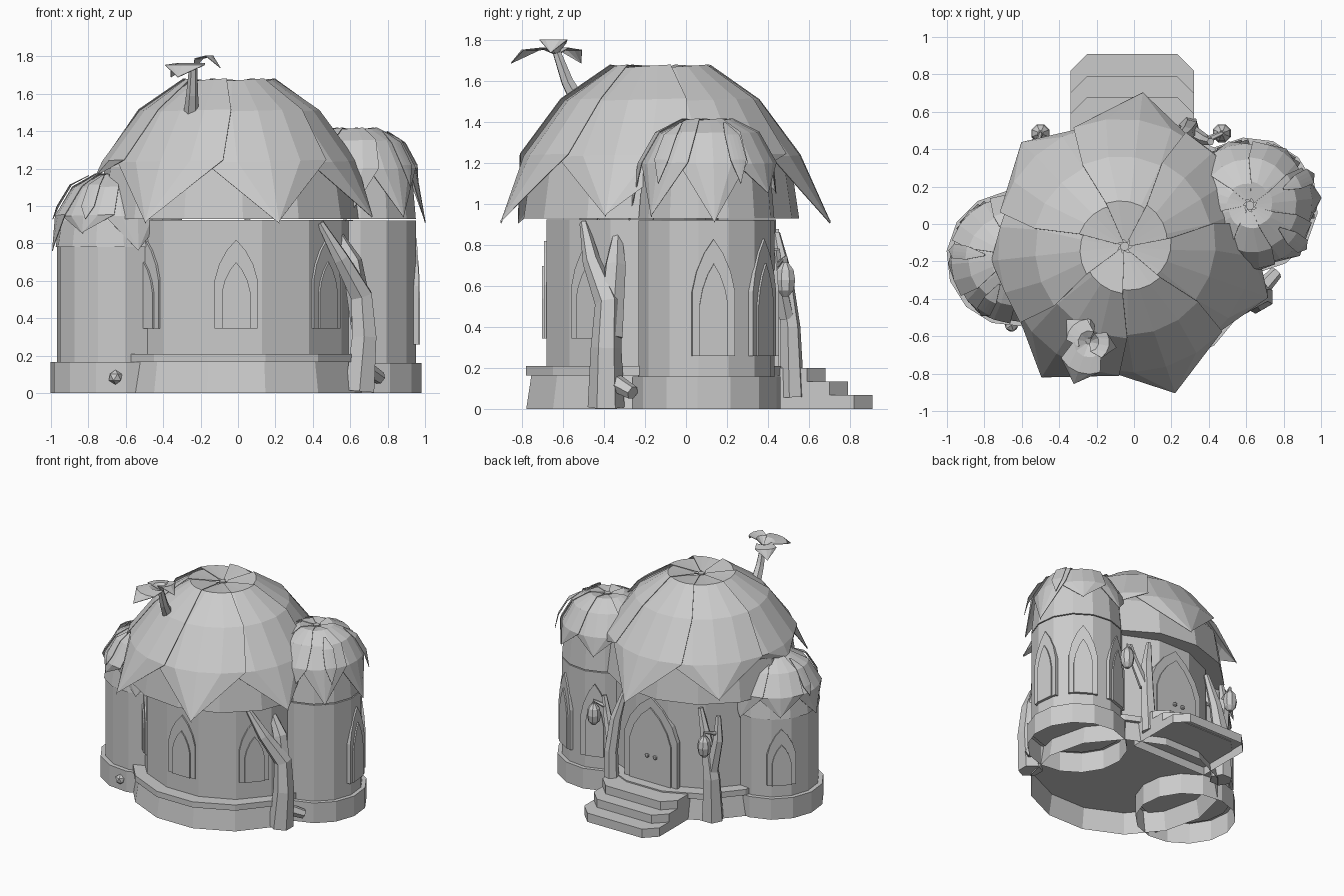
import bpy, bmesh, math
from math import radians, sin, cos, pi
from mathutils import Matrix

cube = bpy.data.objects.get("Cube")
if cube:
    bpy.data.objects.remove(cube)

GREY = (0.6, 0.6, 0.6, 1)
clay = bpy.data.materials.new("plain_grey")
clay.use_nodes = True
clay.diffuse_color = GREY
clay.node_tree.nodes["Principled BSDF"].inputs["Base Color"].default_value = GREY


def finish(name, bm, recalc=True):
    if recalc:
        bmesh.ops.recalc_face_normals(bm, faces=bm.faces)
    me = bpy.data.meshes.new(name)
    bm.to_mesh(me)
    bm.free()
    me.materials.append(clay)
    ob = bpy.data.objects.new(name, me)
    bpy.context.collection.objects.link(ob)
    return ob


def lathe(name, centre, profile, rot=-90, n=14, capped=True, sx=1.0):
    """Many-sided solid with a flat side facing rot degrees; sx makes it oval."""
    bm = bmesh.new()
    rings = []
    for r, z in profile:
        k = r / cos(pi / n)
        angles = [radians(rot) + (i + 0.5) * 2 * pi / n for i in range(n)]
        rings.append([bm.verts.new((centre[0] + sx * k * cos(a), centre[1] + k * sin(a), z)) for a in angles])
    for lo, hi in zip(rings, rings[1:]):
        for i in range(n):
            j = (i + 1) % n
            bm.faces.new((lo[i], lo[j], hi[j], hi[i]))
    if capped:
        bm.faces.new(rings[0][::-1])
        bm.faces.new(rings[-1])
    return finish(name, bm, recalc=capped)


def extrude(name, outline, vec, matrix=Matrix(), hollow=False):
    bm = bmesh.new()
    face = bm.faces.new([bm.verts.new(p) for p in outline])
    out = bmesh.ops.extrude_face_region(bm, geom=[face])
    bmesh.ops.translate(bm, vec=vec, verts=[v for v in out["geom"] if isinstance(v, bmesh.types.BMVert)])
    bmesh.ops.recalc_face_normals(bm, faces=bm.faces)
    if hollow:
        under = [f for f in bm.faces if f.normal.z < -0.9]
        bmesh.ops.delete(bm, geom=under, context="FACES_ONLY")
    bm.transform(matrix)
    return finish(name, bm, recalc=False)


def arch(name, centre, angle, dist, w, z0, z1, depth, sx=1.0):
    """Pointed arch plate standing on a wall."""
    h = z1 - z0
    side = [(0.5, 0), (0.5, 0.55), (0.4, 0.72), (0.22, 0.88)]
    pts = [(x * w, z) for x, z in side] + [(0, 1)] + [(-x * w, z) for x, z in side[::-1]]
    mat = (Matrix.Translation((*centre, 0)) @ Matrix.Diagonal((sx, 1, 1, 1))
           @ Matrix.Rotation(radians(angle - 90), 4, "Z"))
    extrude(name, [(x, dist - 0.02, z0 + z * h) for x, z in pts], (0, 0.02 + depth, 0), mat)


def window(name, centre, angle, dist, z0, z1, sx=1.0):
    arch(name + "_frame", centre, angle, dist, 0.21, z0, z1, 0.012, sx)
    arch(name + "_pane", centre, angle, dist, 0.14, z0, z1 - 0.12, 0.022, sx)


def tube(name, points):
    """Faceted tapering limb through (x, y, z, radius) points."""
    cu = bpy.data.curves.new(name, "CURVE")
    cu.dimensions = "3D"
    cu.bevel_depth = 1
    cu.bevel_resolution = 1
    cu.use_fill_caps = True
    sp = cu.splines.new("POLY")
    sp.use_smooth = False
    sp.points.add(len(points) - 1)
    for p, (x, y, z, r) in zip(sp.points, points):
        p.co = (x, y, z, 1)
        p.radius = r
    cu.materials.append(clay)
    ob = bpy.data.objects.new(name, cu)
    bpy.context.collection.objects.link(ob)


def leaf(name, centre, angle, stations, lift=0.0):
    """Leaf draped along (radius, height, half angle) stations; one edge is raised."""
    bm = bmesh.new()
    rows = []
    for r, z, half in stations:
        row = []
        for s in (-1, -0.5, 0, 0.5, 1):
            a = radians(angle + s * half)
            k = r + lift * s * (half > 0)
            row.append(bm.verts.new((centre[0] + k * cos(a), centre[1] + k * sin(a), z + lift * s * 0.6)))
        rows.append(row)
    for a, b in zip(rows, rows[1:]):
        for i in range(4):
            bm.faces.new((a[i], b[i], b[i + 1], a[i + 1]))
    bmesh.ops.remove_doubles(bm, verts=bm.verts, dist=0.0005)
    ob = finish(name, bm, recalc=False)
    mod = ob.modifiers.new("thickness", "SOLIDIFY")
    mod.thickness = 0.004
    mod.offset = -1


def roof(name, centre, prof, start, reach, lift, sx=1.0):
    """Dome covered in seven overlapping leaves."""
    skirt_r, tip_z = prof[-2][0] * 0.97, prof[-1][1] + 0.015
    dome = [(skirt_r, tip_z)] + [(r * 0.91, z - 0.03) for r, z in prof[-2::-1]]
    lathe(name + "_dome", centre, dome, rot=start, sx=sx)
    halves = (28, 30, 34, 30)
    for i, f in enumerate(reach):
        (r3, z3), (r4, z4) = prof[-2:]
        st = [(r, z, h) for (r, z), h in zip(prof, halves)]
        st.append((r3 + (r4 - r3) * f, z3 + (z4 - z3) * f, 0))
        leaf(f"{name}_leaf_{i}", centre, start + i * 360 / 7, st, lift)
    lathe(name + "_cap", centre, [(0.022, prof[0][1] - 0.03), (0.022, prof[0][1] + 0.006)], n=8)


# Main round house, hollow below the floor
MAIN, LEFT, RIGHT = (-0.01, -0.12), (0.62, 0.1), (-0.64, -0.185)
OVAL = 1.09
lathe("main_base", MAIN, [(0.66, 0), (0.635, 0.165)], capped=False, sx=1.04)
lathe("main_ledge", MAIN, [(0.66, 0.165), (0.66, 0.21)], sx=1.04)
lathe("main_wall", MAIN, [(0.56, 0.2), (0.56, 0.925)], sx=OVAL)
for i in (-1, 0, 1):
    window(f"main_window_{i + 1}", MAIN, -90 + i * 360 / 7, 0.56, 0.345, 0.82, OVAL)
roof("main_roof", (-0.05, -0.12), [(0.03, 1.655), (0.24, 1.675), (0.48, 1.51), (0.68, 1.24), (0.83, 0.915)],
     -71, (1, 0.9, 0.4, 1, 0.7, 0.25, 1), 0.012, 1.05)

# Side towers on open base rings
lathe("left_tower_base", LEFT, [(0.355, 0), (0.355, 0.16), (0.32, 0.16)], 6, capped=False)
lathe("left_tower_wall", LEFT, [(0.325, 0.15), (0.325, 0.922)], 6)
for i in range(3):
    window(f"left_tower_window_{i}", LEFT, 6 + i * 360 / 7, 0.325, 0.26, 0.83)
roof("left_tower_roof", LEFT, [(0.03, 1.405), (0.12, 1.415), (0.25, 1.35), (0.335, 1.2), (0.385, 0.915)],
     6, (1, 0.5, 0.5, 0.8, 0.8, 1, 0.9), 0.008)
lathe("right_tower_base", RIGHT, [(0.355, 0), (0.355, 0.165), (0.32, 0.165)], 135, capped=False)
lathe("right_tower_wall", RIGHT, [(0.322, 0.15), (0.322, 0.785)], 135)
window("right_tower_window", RIGHT, 135, 0.322, 0.26, 0.7)
roof("right_tower_roof", RIGHT, [(0.03, 1.17), (0.12, 1.17), (0.245, 1.1), (0.34, 0.95), (0.355, 0.765)],
     185, (1, 0.5, 1, 0.8, 0.8, 1, 0.8), 0.008)

# Loose narrow leaves on the tower roofs
for i, angle in enumerate((26, -38)):
    leaf(f"left_tower_sprig_{i}", LEFT, angle,
         [(0.2, 1.4, 2), (0.29, 1.34, 8), (0.36, 1.22, 7), (0.385, 1.1, 0)])
for i, angle in enumerate((173, 240)):
    leaf(f"right_tower_sprig_{i}", RIGHT, angle,
         [(0.16, 1.165, 2), (0.26, 1.115, 8), (0.33, 1.0, 7), (0.355, 0.93, 0)])

# Double door with knobs
arch("door_frame", MAIN, 90, 0.56, 0.46, 0.2, 0.88, 0.015)
arch("door_panel", MAIN, 90, 0.56, 0.36, 0.2, 0.8, 0.025)
for s, side in ((-1, "right"), (1, "left")):
    bm = bmesh.new()
    bmesh.ops.create_icosphere(bm, subdivisions=1, radius=0.018,
                               matrix=Matrix.Translation((MAIN[0] - 0.015 + s * 0.035, 0.475, 0.42)))
    finish(f"door_knob_{side}", bm)

# Entrance steps with cut corners, the lowest open underneath
for i, (y, top) in enumerate(((0.91, 0.07), (0.79, 0.135), (0.68, 0.2))):
    c, w = 0.09, 0.33
    shape = [(-w, 0.38), (w, 0.38), (w, y - c), (w - c, y), (c - w, y), (-w, y - c)]
    extrude(f"step_{i}", [(x - 0.01, yy, top - 0.07) for x, yy in shape], (0, 0, 0.07), hollow=(i == 0))

# Forked trunk by the front
tube("front_trunk", [(0.65, -0.39, 0.01, 0.09), (0.675, -0.39, 0.3, 0.075), (0.66, -0.38, 0.52, 0.065),
                     (0.55, -0.46, 0.72, 0.045), (0.44, -0.5, 0.91, 0.02)])
tube("front_trunk_fork", [(0.67, -0.37, 0.35, 0.065), (0.61, -0.345, 0.7, 0.055), (0.53, -0.335, 0.86, 0.022)])
tube("front_trunk_stub", [(0.65, -0.38, 0.15, 0.05), (0.76, -0.26, 0.08, 0.035)])

# Trunks beside the door, each carrying a lantern
tube("left_door_trunk", [(0.29, 0.52, 0.06, 0.06), (0.3, 0.51, 0.4, 0.05), (0.28, 0.48, 0.65, 0.042),
                         (0.23, 0.44, 0.86, 0.02)])
tube("left_door_fork", [(0.31, 0.49, 0.45, 0.04), (0.38, 0.45, 0.66, 0.03), (0.41, 0.44, 0.78, 0.02)])
tube("right_door_trunk", [(-0.5, 0.38, 0.02, 0.085), (-0.5, 0.39, 0.35, 0.065), (-0.45, 0.38, 0.62, 0.045),
                          (-0.38, 0.36, 0.86, 0.02)])
tube("right_door_fork", [(-0.5, 0.39, 0.4, 0.05), (-0.54, 0.37, 0.65, 0.04), (-0.53, 0.35, 0.83, 0.02)])
for side, x, hook in (("left", 0.47, (0.39, 0.45, 0.7, 0.02)), ("right", -0.5, (-0.53, 0.37, 0.7, 0.02))):
    lathe(f"{side}_lantern", (x, 0.485), [(0.015, 0.55), (0.04, 0.58), (0.048, 0.63), (0.04, 0.68),
                                          (0.015, 0.715)], n=8)
    tube(f"{side}_lantern_hook", [hook, (x, 0.485, 0.74, 0.012), (x, 0.485, 0.7, 0.012)])

# Small stone on the tower base
bm = bmesh.new()
bmesh.ops.create_icosphere(bm, subdivisions=1, radius=0.04, matrix=Matrix.Translation((-0.655, -0.54, 0.085)))
finish("base_stone", bm)

# Three-leaf sprout on the main roof
tube("sprout_stem", [(-0.25, -0.52, 1.49, 0.042), (-0.245, -0.58, 1.6, 0.032), (-0.24, -0.63, 1.74, 0.022)])
for i, (angle, reach, rise) in enumerate(((-110, 0.24, 0), (135, 0.17, 0), (-12, 0.15, 0.05))):
    leaf(f"sprout_leaf_{i}", (-0.24, -0.63), angle,
         [(0.0, 1.73, 0), (reach * 0.35, 1.765 + rise * 0.5, 70), (reach * 0.72, 1.755 + rise, 40),
          (reach, 1.69 + rise, 0)])
